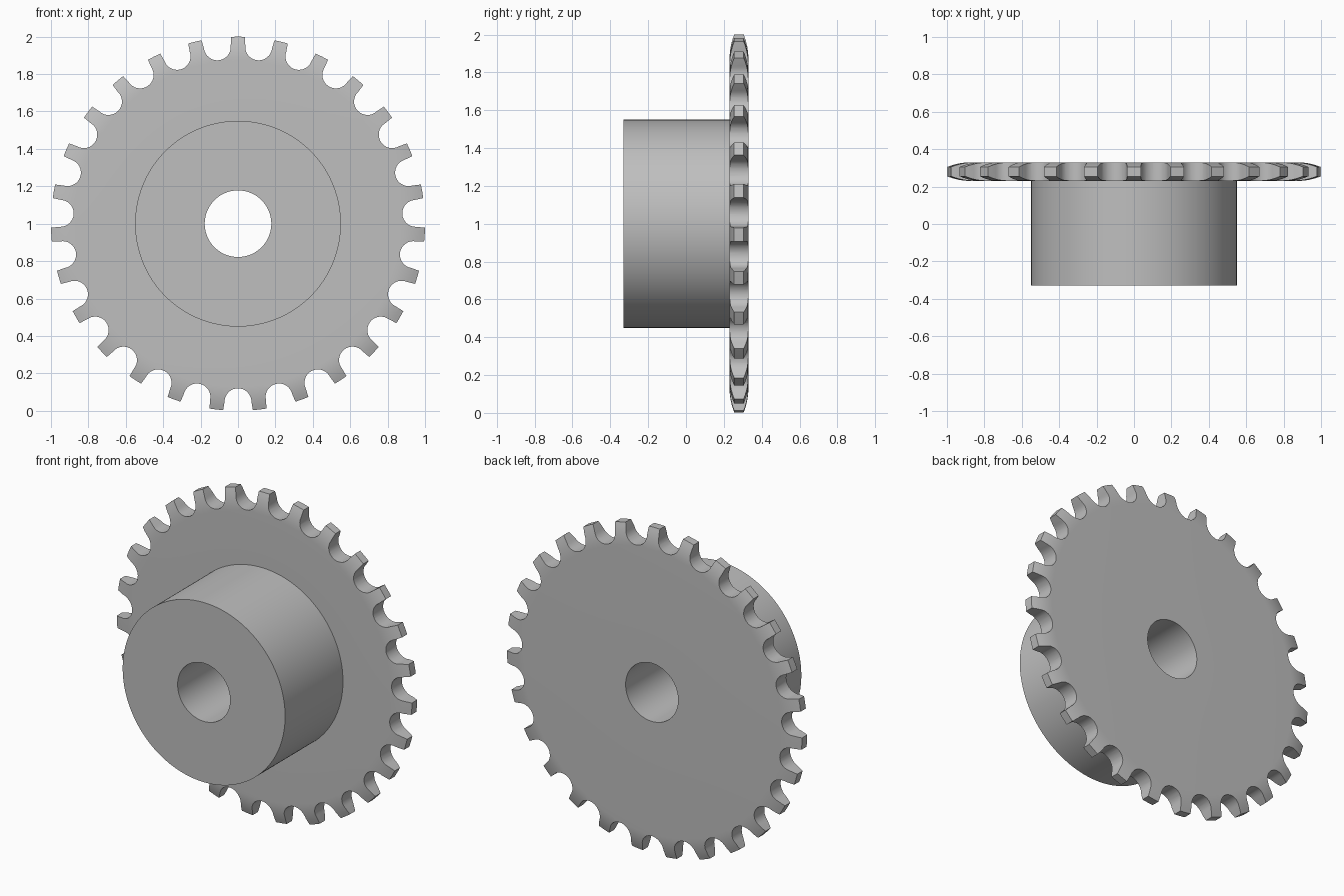
import bpy, bmesh
from math import sin, cos, pi, sqrt, radians
from mathutils import Vector

cube = bpy.data.objects.get("Cube")
if cube:
    bpy.data.objects.remove(cube, do_unlink=True)

TEETH = 27
SEGMENTS = TEETH * 6
BORE, HUB, TIP = 0.178, 0.55, 1.0
FRONT, PLATE, BACK = -0.33, 0.23, 0.33
CENTRE = Vector((0, 0, 1))

steel = bpy.data.materials.new("grey steel")
steel.use_nodes = True
grey = (0.52, 0.52, 0.52, 1)
steel.diffuse_color = grey
steel.node_tree.nodes["Principled BSDF"].inputs["Base Color"].default_value = grey


def polar(radius, angle, y):
    """Point on a circle around the axle; angle 0 points up."""
    return CENTRE + Vector((radius * sin(angle), y, radius * cos(angle)))


def make_object(name, bm):
    bmesh.ops.recalc_face_normals(bm, faces=bm.faces)
    mesh = bpy.data.meshes.new(name)
    bm.to_mesh(mesh)
    bm.free()
    mesh.materials.append(steel)
    obj = bpy.data.objects.new(name, mesh)
    bpy.context.collection.objects.link(obj)
    return obj


def lathe(name, profile):
    """Spin a closed (radius, y) profile around the axle."""
    bm = bmesh.new()
    rings = [[bm.verts.new(polar(r, 2 * pi * i / SEGMENTS, y)) for r, y in profile]
             for i in range(SEGMENTS)]
    n = len(profile)
    for i, ring in enumerate(rings):
        after = rings[(i + 1) % SEGMENTS]
        for j in range(n):
            k = (j + 1) % n
            bm.faces.new((ring[j], ring[k], after[k], after[j]))
    return make_object(name, bm)


# Rounded shoulder of the toothed rim, tangent to the plate face
shoulder, drop = 0.13, 0.025
bend = (shoulder ** 2 + drop ** 2) / (2 * drop)
steps = 6
rounding = []
for i in range(steps + 1):
    d = shoulder * i / steps
    rounding.append((TIP - shoulder + d, bend - sqrt(bend ** 2 - d ** 2)))

# Hub and plate in one turned body
profile = [(BORE, FRONT), (HUB, FRONT), (HUB, PLATE)]
profile += [(r, PLATE + inset) for r, inset in rounding]
profile += [(r, BACK - inset) for r, inset in reversed(rounding)]
profile += [(BORE, BACK)]
sprocket = lathe("sprocket", profile)

# Roller gaps between the teeth: round seat with slightly flared flanks
seat, seat_radius = 0.952, 0.072
gap = [(-0.09, 1.06)]
for i in range(17):
    a = pi + pi * i / 16
    gap.append((seat_radius * cos(a), seat + seat_radius * sin(a)))
gap.append((0.09, 1.06))

bm = bmesh.new()
for tooth in range(TEETH):
    angle = 2 * pi * (tooth + 0.5) / TEETH
    out = Vector((sin(angle), 0, cos(angle)))
    side = Vector((cos(angle), 0, -sin(angle)))
    verts = [bm.verts.new(CENTRE + side * t + out * r + Vector((0, PLATE - 0.1, 0)))
             for t, r in gap]
    face = bm.faces.new(verts)
    extruded = bmesh.ops.extrude_face_region(bm, geom=[face])["geom"]
    moved = [v for v in extruded if isinstance(v, bmesh.types.BMVert)]
    bmesh.ops.translate(bm, verts=moved, vec=(0, 0.3, 0))
cutter = make_object("gap_cutter", bm)
cutter.hide_render = True

cut = sprocket.modifiers.new("gaps", "BOOLEAN")
cut.operation = "DIFFERENCE"
cut.solver = "EXACT"
cut.object = cutter

bpy.ops.object.select_all(action="DESELECT")
sprocket.select_set(True)
bpy.context.view_layer.objects.active = sprocket
bpy.ops.object.modifier_apply(modifier=cut.name)
bpy.data.objects.remove(cutter, do_unlink=True)
bpy.ops.object.shade_smooth_by_angle(angle=radians(30))
